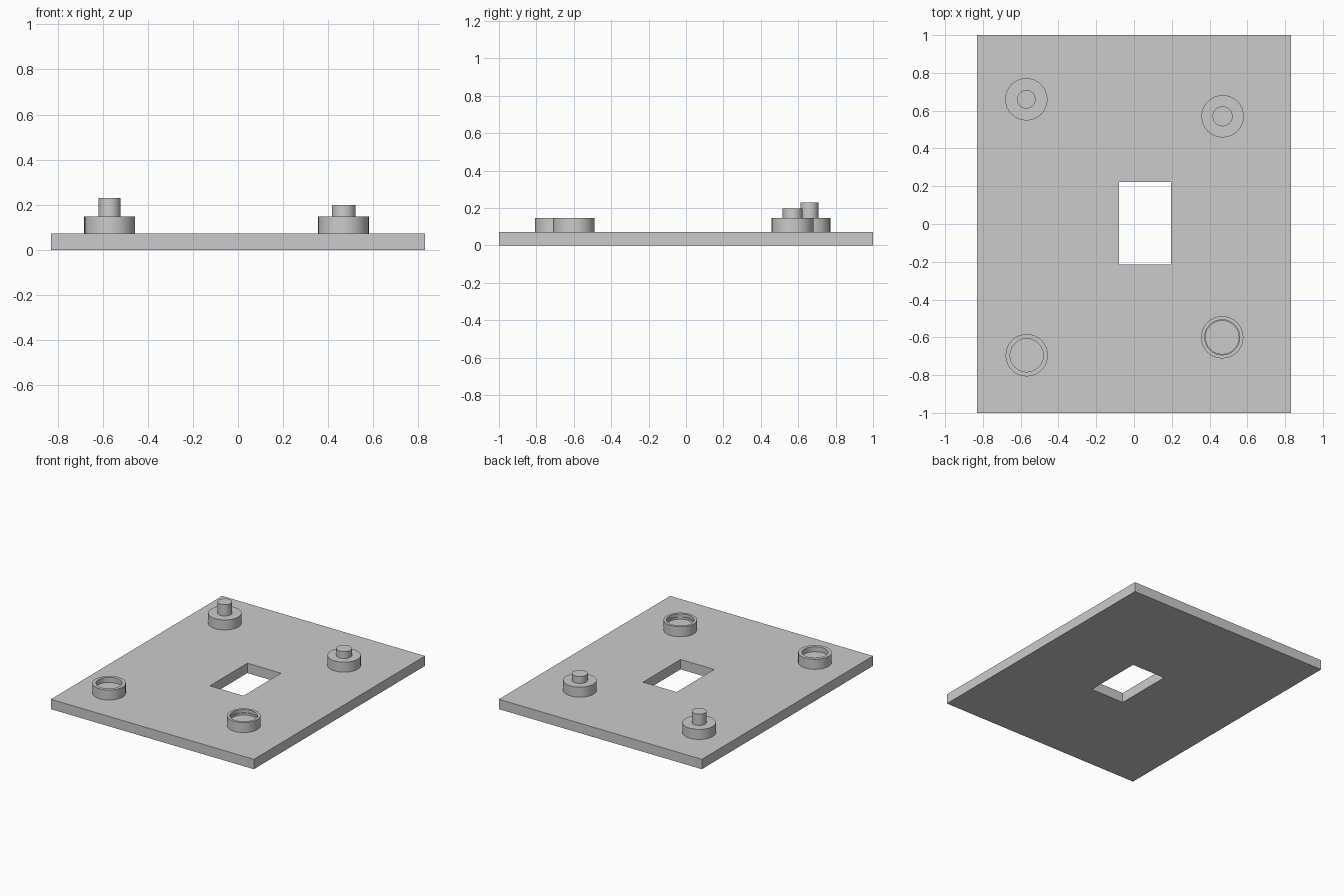
import bpy, bmesh, math

cube = bpy.data.objects.get("Cube")
if cube:
    bpy.data.objects.remove(cube, do_unlink=True)

GREY = (0.6, 0.6, 0.6, 1)
mat = bpy.data.materials.new("light grey")
mat.use_nodes = True
mat.diffuse_color = GREY
mat.node_tree.nodes["Principled BSDF"].inputs["Base Color"].default_value = GREY

PLATE_TOP, BOSS_TOP, BOSS_R = 0.073, 0.147, 0.112
SIDES = 32


def finish(name, bm, location=(0, 0, 0), smooth=False):
    bmesh.ops.recalc_face_normals(bm, faces=bm.faces)
    mesh = bpy.data.meshes.new(name)
    bm.to_mesh(mesh)
    bm.free()
    mesh.materials.append(mat)
    obj = bpy.data.objects.new(name, mesh)
    obj.location = location
    bpy.context.collection.objects.link(obj)
    if smooth:
        bpy.ops.object.select_all(action="DESELECT")
        obj.select_set(True)
        bpy.context.view_layer.objects.active = obj
        bpy.ops.object.shade_smooth_by_angle(angle=math.radians(30))
    return obj


def lathe(name, x, y, profile):
    """Turn a list of (radius, height) steps into a closed round part."""
    bm = bmesh.new()
    rings = []
    for r, z in profile:
        rings.append([bm.verts.new((r * math.cos(a), r * math.sin(a), z))
                      for a in (math.tau * i / SIDES for i in range(SIDES))])
    for low, high in zip(rings, rings[1:]):
        for i in range(SIDES):
            j = (i + 1) % SIDES
            bm.faces.new((low[i], low[j], high[j], high[i]))
    bm.faces.new(rings[0])
    bm.faces.new(rings[-1])
    return finish(name, bm, (x, y, 0), smooth=True)


def boss_with_pin(name, x, y, pin_r, pin_top):
    lathe(name, x, y, [(BOSS_R, PLATE_TOP), (BOSS_R, BOSS_TOP),
                       (pin_r, BOSS_TOP), (pin_r, pin_top)])


def cup(name, x, y, bore):
    lathe(name, x, y, [(BOSS_R, PLATE_TOP), (BOSS_R, BOSS_TOP)] + bore)


# Base plate with a rectangular window
bm = bmesh.new()
outer = [(-0.83, -1), (0.83, -1), (0.83, 1), (-0.83, 1)]
inner = [(-0.08, -0.215), (0.195, -0.215), (0.195, 0.223), (-0.08, 0.223)]
loops = [[bm.verts.new((x, y, z)) for x, y in pts]
         for pts, z in ((outer, 0), (outer, PLATE_TOP), (inner, PLATE_TOP), (inner, 0))]
for k in range(4):
    a, b = loops[k], loops[(k + 1) % 4]
    for i in range(4):
        j = (i + 1) % 4
        bm.faces.new((a[i], a[j], b[j], b[i]))
finish("base_plate", bm)

# Pinned bosses at the back
boss_with_pin("back_right_pin", -0.57, 0.66, 0.049, 0.23)
boss_with_pin("back_left_pin", 0.469, 0.57, 0.053, 0.198)

# Open cups at the front, one with a stepped bore
cup("front_right_cup", -0.568, -0.695, [(0.088, BOSS_TOP), (0.088, 0.11)])
cup("front_left_cup", 0.467, -0.60, [(0.093, BOSS_TOP), (0.093, 0.125),
                                     (0.088, 0.125), (0.088, 0.11)])
